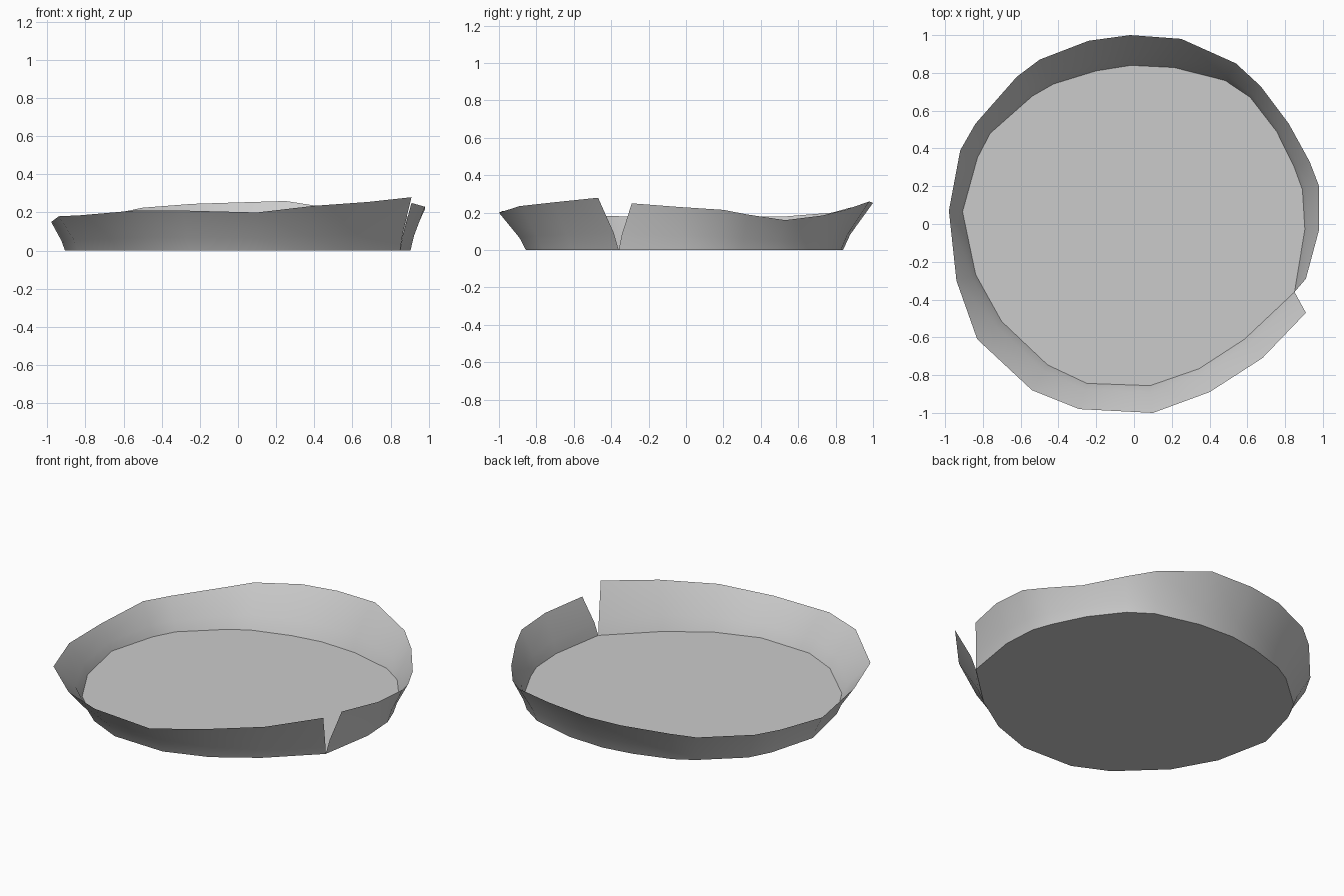
import bpy, bmesh
from mathutils import Vector

if "Cube" in bpy.data.objects:
    bpy.data.objects.remove(bpy.data.objects["Cube"])

# Hand-shaped rim, counterclockwise from the slit: x, y, height, floor radius below
RIM = [
    (.91, -.29, .25, .92), (.98, -.03, .23, .905), (.98, .20, .215, .91),
    (.93, .33, .19, .90), (.82, .53, .16, .90), (.67, .73, .185, .91),
    (.54, .85, .215, .90), (.25, .98, .26, .855), (-.02, 1.0, .252, .84),
    (-.24, .97, .245, .835), (-.50, .87, .225, .855), (-.62, .78, .20, .865),
    (-.84, .53, .18, .90), (-.92, .39, .18, .90), (-.98, .07, .15, .91),
    (-.94, -.30, .18, .88), (-.83, -.61, .185, .87), (-.54, -.88, .21, .875),
    (-.29, -.98, .21, .88), (.10, -1.0, .20, .86), (.40, -.89, .235, .84),
    (.68, -.71, .255, .845), (.91, -.47, .28, .92),
]
SLIT_FOOT = Vector((.85, -.36, 0))

bm = bmesh.new()
columns = []
foot = bm.verts.new(SLIT_FOOT)
for i, (x, y, z, r) in enumerate(RIM):
    top = Vector((x, y, z))
    if i in (0, len(RIM) - 1):
        base = foot                      # both torn ends meet at the slit foot
    else:
        base = bm.verts.new(Vector((x, y, 0)).normalized() * r)
    # slightly bowed wall section
    out = base.co.lerp(top, .24)
    mid = bm.verts.new((out.x, out.y, z * .33))
    columns.append((base, mid, bm.verts.new(top)))

# Flared wall, open at the slit
for a, b in zip(columns, columns[1:]):
    for k in range(2):
        bm.faces.new((a[k + 1], b[k + 1], b[k], a[k]))

# Floor
bm.faces.new([c[0] for c in columns[:-1]])

mesh = bpy.data.meshes.new("torn_dish")
bm.to_mesh(mesh)
bm.free()
dish = bpy.data.objects.new("torn_dish", mesh)
bpy.context.collection.objects.link(dish)

# Smooth wall with a crisp floor edge
bpy.context.view_layer.objects.active = dish
dish.select_set(True)
bpy.ops.object.shade_smooth_by_angle(angle=.6)
